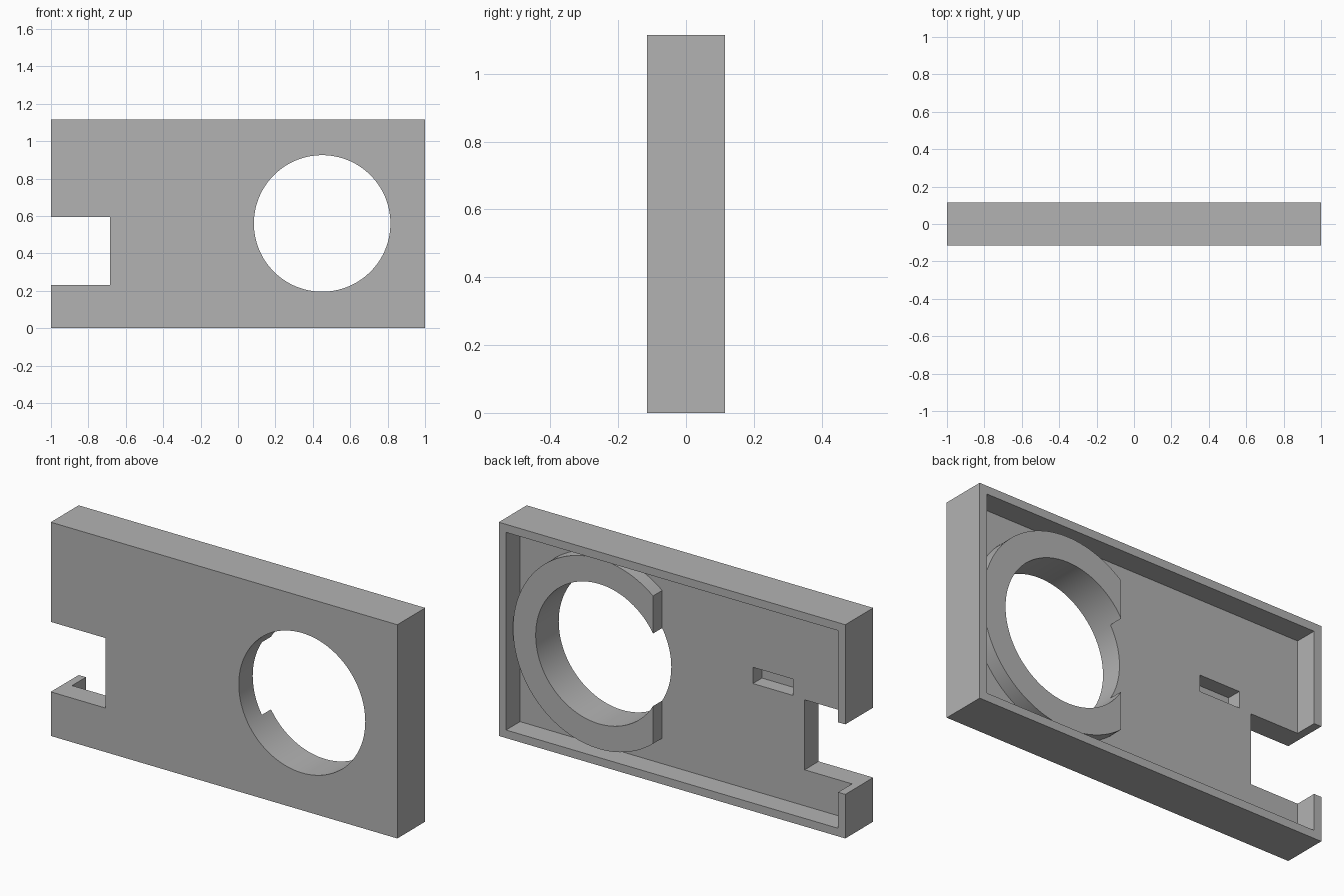
import bpy
import math

if "Cube" in bpy.data.objects:
    bpy.data.objects.remove(bpy.data.objects["Cube"], do_unlink=True)

HEIGHT, BACK, WALL = 1.115, 0.115, 0.042
HOLE_X, HOLE_Z = 0.45, 0.56


def box(name, x, y, z):
    """Box spanning the given (low, high) ranges."""
    bpy.ops.mesh.primitive_cube_add(size=1, location=[sum(r) / 2 for r in (x, y, z)])
    obj = bpy.context.object
    obj.name = name
    obj.scale = [r[1] - r[0] for r in (x, y, z)]
    bpy.ops.object.transform_apply(location=True, rotation=True, scale=True)
    return obj


def disc(name, radius, y):
    """Cylinder along y, centred on the round opening."""
    bpy.ops.mesh.primitive_cylinder_add(
        vertices=128, radius=radius, depth=y[1] - y[0],
        location=(HOLE_X, sum(y) / 2, HOLE_Z), rotation=(math.pi / 2, 0, 0))
    obj = bpy.context.object
    obj.name = name
    bpy.ops.object.transform_apply(location=True, rotation=True, scale=True)
    return obj


def combine(target, tool, operation):
    """Apply a boolean and discard its tool."""
    tool.hide_render = True
    mod = target.modifiers.new(tool.name, 'BOOLEAN')
    mod.operation, mod.solver, mod.object = operation, 'EXACT', tool
    bpy.context.view_layer.objects.active = target
    bpy.ops.object.modifier_apply(modifier=mod.name)
    bpy.data.objects.remove(tool, do_unlink=True)


# Case plate with an open tray at the back
case = box("case_cover", (-1, 1), (-BACK, BACK), (0, HEIGHT))
tray = box("tray", (WALL - 1, 1 - WALL), (0, 0.3), (WALL, HEIGHT - WALL))
combine(case, tray, 'DIFFERENCE')

# Raised collar, cut off straight on its inner side
collar = disc("collar", 0.496, (-0.03, 0.075))
combine(collar, box("collar_trim", (-0.3, 0.138), (-0.2, 0.2), (-0.1, 1.2)), 'DIFFERENCE')
combine(case, collar, 'UNION')

# Round opening, side notch and shallow slot
combine(case, disc("opening", 0.365, (-0.3, 0.3)), 'DIFFERENCE')
combine(case, box("notch", (-1.2, -0.685), (-0.3, 0.3), (0.23, 0.595)), 'DIFFERENCE')
combine(case, box("slot", (-0.617, -0.386), (-0.075, 0.06), (0.6, 0.685)), 'DIFFERENCE')

# Single grey finish
grey = bpy.data.materials.new("grey_plastic")
grey.use_nodes = True
colour = (0.45, 0.45, 0.45, 1)
grey.diffuse_color = colour
grey.node_tree.nodes["Principled BSDF"].inputs["Base Color"].default_value = colour
case.data.materials.clear()
case.data.materials.append(grey)
for face in case.data.polygons:
    face.material_index = 0

bpy.ops.object.select_all(action='DESELECT')
case.select_set(True)
bpy.context.view_layer.objects.active = case
bpy.ops.object.shade_smooth_by_angle(angle=math.radians(30))
